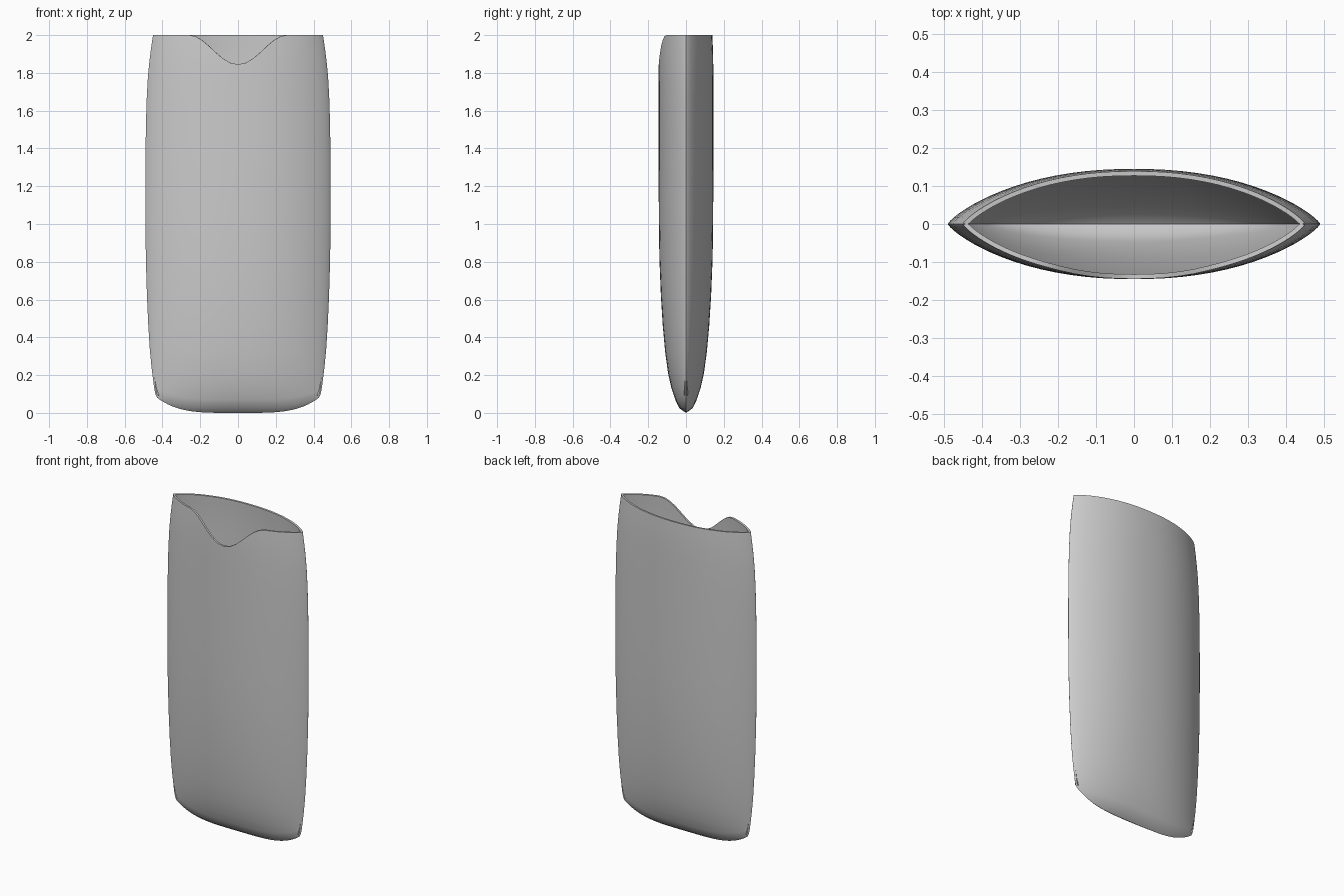
import bpy, bmesh, math

if "Cube" in bpy.data.objects:
    bpy.data.objects.remove(bpy.data.objects["Cube"])

# height, half width, half depth of the sleeve
PROFILE = [(0, .428, 0), (.025, .437, .036), (.07, .444, .057), (.13, .45, .077),
           (.21, .458, .095), (.32, .467, .110), (.46, .475, .123), (.62, .482, .133),
           (.82, .488, .141), (1.05, .49, .144), (1.3, .49, .145), (1.5, .488, .145),
           (1.65, .484, .145), (1.78, .477, .145), (1.87, .468, .144),
           (1.94, .459, .142), (2.0, .45, .139)]
SEGMENTS = 36
WALL = 0.012


def size_at(h):
    for (h0, w0, d0), (h1, w1, d1) in zip(PROFILE, PROFILE[1:]):
        if h <= h1:
            t = (h - h0) / (h1 - h0)
            return w0 + t * (w1 - w0), d0 + t * (d1 - d0)
    return PROFILE[-1][1:]


def thumb_notch(x):
    return 0.0775 * (1 + math.cos(math.pi * x / .26)) if abs(x) < .26 else 0


def point(h, u, side):
    # front wall (side -1) dips towards the thumb notch
    if side < 0:
        t = max(0, (h - 1.3) / .7)
        h -= thumb_notch(u * size_at(h)[0]) * t * t * (3 - 2 * t)
    w, d = size_at(h)
    y = side * d * max(0, 1 - abs(u) ** 2.2) ** .8
    lift = .08 * abs(u) ** 4 * max(0, 1 - h / .6) ** 2   # bowed bottom edge
    return u * w, y, h + lift


# outer skin: lens-shaped rings
bm = bmesh.new()
us = [math.sin(math.pi * (i / SEGMENTS - .5)) for i in range(SEGMENTS + 1)]
loop = [(u, -1) for u in us] + [(u, 1) for u in us[-2:0:-1]]
rings = [[bm.verts.new(point(h, u, s)) for u, s in loop] for h, _, _ in PROFILE]
n = len(loop)
for low, high in zip(rings, rings[1:]):
    for i in range(n):
        j = (i + 1) % n
        bm.faces.new((low[i], low[j], high[j], high[i]))
# close the bottom seam
bmesh.ops.remove_doubles(bm, verts=rings[0], dist=1e-5)
bmesh.ops.recalc_face_normals(bm, faces=bm.faces)

mesh = bpy.data.meshes.new("sleeve")
bm.to_mesh(mesh)
bm.free()
sleeve = bpy.data.objects.new("sleeve", mesh)
bpy.context.collection.objects.link(sleeve)

grey = bpy.data.materials.new("light grey")
grey.diffuse_color = (.6, .6, .6, 1)
grey.use_nodes = True
grey.node_tree.nodes["Principled BSDF"].inputs["Base Color"].default_value = grey.diffuse_color
mesh.materials.append(grey)

# wall thickness
solid = sleeve.modifiers.new("wall", 'SOLIDIFY')
solid.thickness = WALL
solid.offset = -1

bpy.context.view_layer.objects.active = sleeve
sleeve.select_set(True)
bpy.ops.object.modifier_apply(modifier="wall")
bpy.ops.object.shade_smooth_by_angle(angle=math.radians(35))
